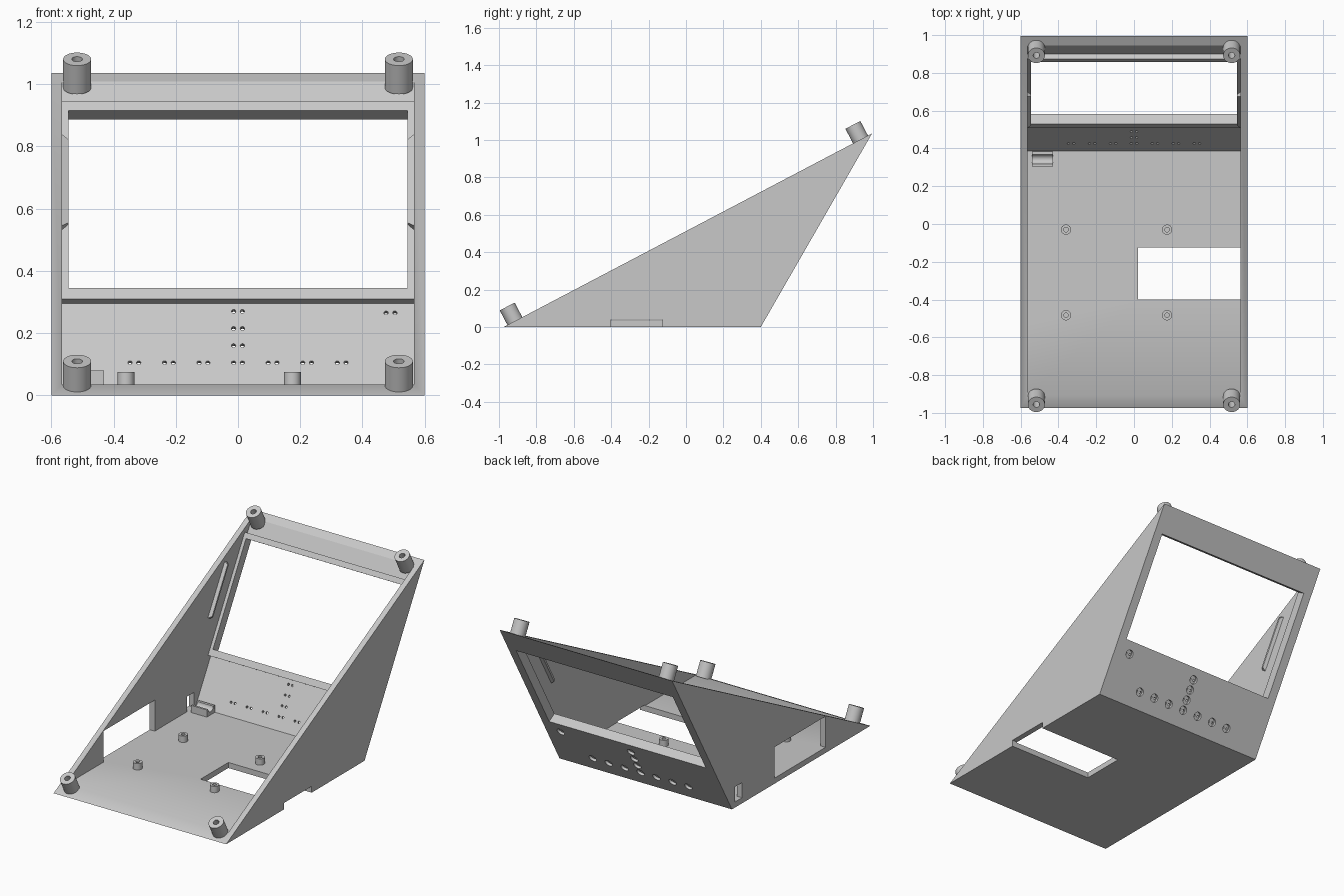
import bpy, bmesh, math
from mathutils import Matrix, Vector

cube = bpy.data.objects.get("Cube")
if cube:
    bpy.data.objects.remove(cube, do_unlink=True)

grey = bpy.data.materials.new("light_grey")
grey.use_nodes = True
grey.diffuse_color = (0.58, 0.58, 0.58, 1)
grey.node_tree.nodes["Principled BSDF"].inputs["Base Color"].default_value = grey.diffuse_color

HALF, WALL = 0.6, 0.035
FRONT, BACK, TOP = Vector((0, -0.975, 0)), Vector((0, 0.4, 0)), Vector((0, 0.995, 1.035))
SLANT = (TOP - BACK).normalized()                    # up the back panel
OUT = Vector((0, SLANT.z, -SLANT.y))                 # out of the back panel
PANEL = Matrix(((1, 0, 0, 0), (0, SLANT.y, OUT.y, BACK.y),
                (0, SLANT.z, OUT.z, 0), (0, 0, 0, 1)))
THICK = 0.03


def finish(name, bm):
    bmesh.ops.recalc_face_normals(bm, faces=bm.faces)
    mesh = bpy.data.meshes.new(name)
    bm.to_mesh(mesh)
    bm.free()
    mesh.materials.append(grey)
    ob = bpy.data.objects.new(name, mesh)
    bpy.context.collection.objects.link(ob)
    return ob


def add_box(bm, x, y, z, matrix=Matrix()):
    size = Vector((x[1] - x[0], y[1] - y[0], z[1] - z[0]))
    mid = Vector((sum(x), sum(y), sum(z))) / 2
    m = matrix @ Matrix.Translation(mid) @ Matrix.Diagonal((*size, 1))
    return bmesh.ops.create_cube(bm, size=1, matrix=m)["verts"]


def add_rod(bm, x, v, w, radius, sides):
    m = PANEL @ Matrix.Translation((x, v, sum(w) / 2))
    bmesh.ops.create_cone(bm, cap_ends=True, segments=sides, radius1=radius,
                          radius2=radius, depth=w[1] - w[0], matrix=m)


def prism(name, profile, x0, x1):
    bm = bmesh.new()
    face = bm.faces.new([bm.verts.new((x0, y, z)) for y, z in profile])
    ext = bmesh.ops.extrude_face_region(bm, geom=[face])["geom"]
    bmesh.ops.translate(bm, vec=(x1 - x0, 0, 0),
                        verts=[g for g in ext if isinstance(g, bmesh.types.BMVert)])
    return finish(name, bm)


def cut(target, cutter):
    mod = target.modifiers.new("cut", "BOOLEAN")
    mod.operation, mod.solver, mod.object = "DIFFERENCE", "EXACT", cutter
    bpy.context.view_layer.update()
    new = bpy.data.meshes.new_from_object(
        target.evaluated_get(bpy.context.evaluated_depsgraph_get()))
    target.modifiers.clear()
    target.data = new


def tube(name, base, axis, radius, bore, low, high, floor):
    # hollow post with a blind bore, spun from its half section
    bm = bmesh.new()
    pts = [(0, low), (radius, low), (radius, high), (bore, high), (bore, floor), (0, floor)]
    vs = [bm.verts.new((r, 0, z)) for r, z in pts]
    edges = [bm.edges.new(p) for p in zip(vs, vs[1:])]
    bmesh.ops.spin(bm, geom=vs + edges, cent=(0, 0, 0), axis=(0, 0, 1),
                   angle=math.tau, steps=32)
    bmesh.ops.remove_doubles(bm, verts=bm.verts, dist=0.0001)
    bm.transform(Matrix.Translation(base) @ axis.to_track_quat("Z", "Y").to_matrix().to_4x4())
    smooth(finish(name, bm))


def smooth(ob):
    bpy.ops.object.select_all(action="DESELECT")
    ob.select_set(True)
    bpy.context.view_layer.objects.active = ob
    bpy.ops.object.shade_smooth_by_angle(angle=math.radians(30))


# Wedge shell, hollowed from its sloping open side
shell = prism("wedge_shell", [p.yz for p in (FRONT, BACK, TOP)], -HALF, HALF)
corner = BACK - OUT * THICK
low = corner + SLANT * ((WALL - corner.z) / SLANT.z)
high = corner + SLANT * 1.5
cavity = prism("cavity_cutter", [(-1.3, WALL), low.yz, high.yz, (-1.3, high.z)],
               WALL - HALF, HALF - WALL)
cut(shell, cavity)

# Raised frame around the display window
bm = bmesh.new()
add_box(bm, (-0.57, 0.57), (0.323, 1.056), (-0.06, -0.015), PANEL)
frame = finish("window_frame", bm)
bm = bmesh.new()
add_box(bm, (-0.545, 0.545), (0.364, 1.022), (-0.12, 0.1), PANEL)
window = finish("window_cutter", bm)
cut(shell, window)
cut(frame, window)

# Floor hatch and side wall ports
bm = bmesh.new()
add_box(bm, (0.02, 0.7), (-0.4, -0.125), (-0.1, 0.04))
add_box(bm, (-0.7, -0.56), (-0.53, -0.02), (WALL, 0.23))
add_box(bm, (-0.7, -0.56), (0.3, 0.372), (WALL, 0.13))
ports = finish("port_cutter", bm)
cut(shell, ports)

# Paired indicator holes with round pockets outside
spots = [(0.111 * i, 0.105) for i in range(-3, 4)]
spots += [(0, 0.16), (0, 0.215), (0, 0.27), (0.49, 0.265)]
pockets, pins = bmesh.new(), bmesh.new()
for x, z in spots:
    v = (z - THICK / 2) / SLANT.z
    add_rod(pockets, x, v, (-0.016, 0.05), 0.025, 24)
    for side in (-1, 1):
        add_rod(pins, x + side * 0.014, v, (-0.06, 0.05), 0.007, 12)
pocket_cutter = finish("pocket_cutter", pockets)
pin_cutter = finish("pin_cutter", pins)
cut(shell, pocket_cutter)
cut(shell, pin_cutter)

for helper in (cavity, window, ports, pocket_cutter, pin_cutter):
    bpy.data.objects.remove(helper, do_unlink=True)
smooth(shell)

# Tapered snap ribs on both side walls
for side, label in ((1, "left"), (-1, "right")):
    bm = bmesh.new()
    verts = add_box(bm, (0.545, 0.58), (0.516, 0.875), (-0.185, -0.145))
    for v in verts:
        if v.co.x < 0.56:
            v.co.y += 0.025 if v.co.y < 0.7 else -0.025
            v.co.z = -0.165 + (v.co.z + 0.165) * 0.3
        v.co.x *= side
    bm.transform(PANEL)
    finish(label + "_snap_rib", bm)

# Corner screw posts, square to the slope
slope = (TOP - FRONT).normalized()
up = Vector((0, -slope.z, slope.y))
for label, y, sink in (("front", -0.915, -0.006), ("back", 0.933, -0.016)):
    base = FRONT + slope * ((y - FRONT.y) / slope.y)
    for side, name in ((1, "left"), (-1, "right")):
        tube(f"{label}_{name}_post", base + Vector((side * 0.517, 0, 0)), up,
             0.045, 0.017, sink, 0.088, 0.005)

# Board standoffs on the floor
for x in (-0.36, 0.175):
    for y in (-0.03, -0.483):
        tube("board_standoff", Vector((x, y, 0)), Vector((0, 0, 1)),
             0.027, 0.012, 0.02, 0.075, WALL)

# Cradle beside the small port, with a round groove
groove = [(0.343 + 0.025 * math.cos(a), 0.08 + 0.025 * math.sin(a))
          for a in (-math.pi * i / 12 for i in range(13))]
smooth(prism("port_cradle", [(0.305, 0.03), (0.305, 0.08)] + groove[::-1]
             + [(0.385, 0.08), (0.385, 0.03)], -0.54, -0.43))
